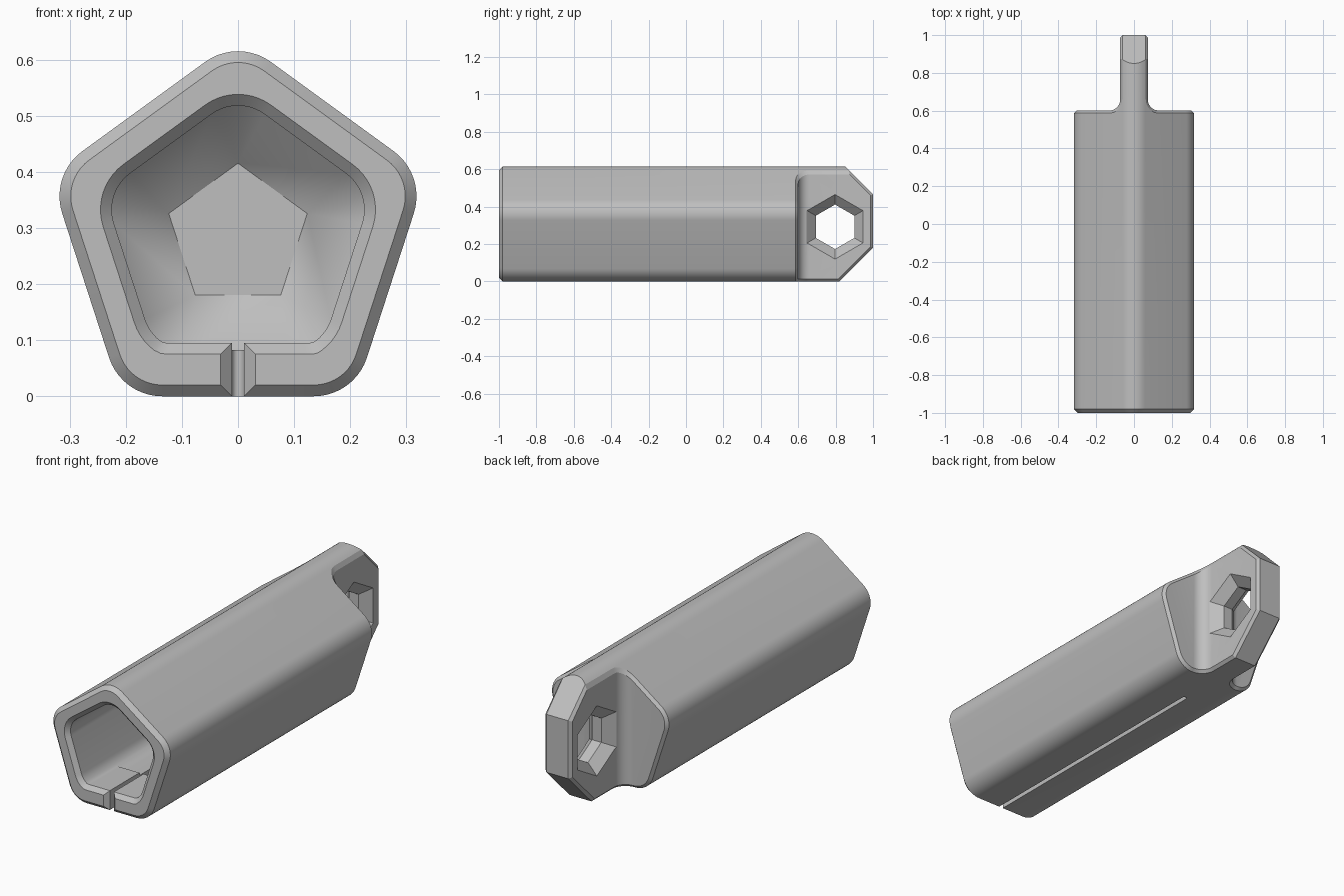
import bpy, bmesh, math
from mathutils import Vector

if "Cube" in bpy.data.objects:
    bpy.data.objects.remove(bpy.data.objects["Cube"])

CZ = 0.2855          # height of the tube axis
HEX = (0.797, 0.292)  # y, z of the hexagonal hole


def pentagon(core, r, floor=-1.0, seg=10):
    """Rounded pentagon as x, z points: core apothem plus corner radius."""
    pts = []
    for k in range(5):
        mid = math.radians(90 + 72 * k)
        cx, cz = [core / math.cos(math.pi / 5) * f(mid) for f in (math.cos, math.sin)]
        for i in range(seg + 1):
            t = mid + math.radians(-36 + 72 * i / seg)
            pts.append((cx + r * math.cos(t), max(floor, CZ + cz + r * math.sin(t))))
    return pts


def hexagon(radius):
    return [(HEX[0] + radius * math.cos(math.radians(30 + 60 * i)),
             HEX[1] + radius * math.sin(math.radians(30 + 60 * i))) for i in range(6)]


def loft(name, rings):
    """Closed solid through matching rings of points."""
    bm = bmesh.new()
    loops = [[bm.verts.new(p) for p in ring] for ring in rings]
    n = len(loops[0])
    for a, b in zip(loops, loops[1:]):
        for i in range(n):
            j = (i + 1) % n
            bm.faces.new((a[i], a[j], b[j], b[i]))
    bm.faces.new(loops[0])
    bm.faces.new(loops[-1])
    bmesh.ops.remove_doubles(bm, verts=bm.verts[:], dist=1e-5)
    bmesh.ops.dissolve_degenerate(bm, edges=bm.edges[:], dist=1e-6)
    bmesh.ops.recalc_face_normals(bm, faces=bm.faces[:])
    mesh = bpy.data.meshes.new(name)
    bm.to_mesh(mesh)
    bm.free()
    ob = bpy.data.objects.new(name, mesh)
    bpy.context.collection.objects.link(ob)
    return ob


def along_y(pts, y):
    return [(x, y, z) for x, z in pts]


def boolean(target, cutter, operation):
    mod = target.modifiers.new("cut", 'BOOLEAN')
    mod.operation, mod.object, mod.solver = operation, cutter, 'EXACT'
    bpy.context.view_layer.objects.active = target
    bpy.ops.object.modifier_apply(modifier=mod.name)
    bpy.data.objects.remove(cutter)


# Pentagonal bar, with the far end clipped above and below
outer = pentagon(0.186, 0.0995)
body = loft("tube_body", [along_y(outer, -1), along_y(outer, 1)])
bm = bmesh.new()
bm.from_mesh(body.data)
for point, normal in (((0, 1, 0.465), (0, 1, 1)), ((0, 1, 0.18), (0, 1, -1))):
    cut = bmesh.ops.bisect_plane(bm, geom=bm.verts[:] + bm.edges[:] + bm.faces[:], dist=1e-6,
                                 plane_co=point, plane_no=Vector(normal).normalized(),
                                 clear_outer=True)
    bmesh.ops.holes_fill(bm, edges=[e for e in bm.edges if e.is_boundary], sides=0)
bmesh.ops.recalc_face_normals(bm, faces=bm.faces[:])
bm.to_mesh(body.data)
bm.free()

# Plan outline: wide body, filleted into the narrow hanging tab
TAB, FIL = 0.073, 0.06
half = [(0.5, -1.2), (0.5, 0.6)]
for i in range(9):
    t = math.radians(270 - 90 * i / 8)
    half.append((TAB + FIL + FIL * math.cos(t), 0.6 + FIL + FIL * math.sin(t)))
half.append((TAB, 1.2))
plan = half + [(-x, y) for x, y in reversed(half)]
boolean(body, loft("plan", [[(x, y, z) for x, y in plan] for z in (-0.2, 0.9)]), 'INTERSECT')

# Chamfer the front rim, then the rim of the back face and tab
bm = bmesh.new()
bm.from_mesh(body.data)
bmesh.ops.remove_doubles(bm, verts=bm.verts[:], dist=1e-5)
bmesh.ops.dissolve_limit(bm, angle_limit=0.01, verts=bm.verts[:], edges=bm.edges[:])


def sharp(e):
    return (len(e.link_faces) == 2 and e.calc_face_angle(0) > math.radians(50)
            and any(abs(f.normal.z) < 0.01 for f in e.link_faces))


for front, width in ((True, 0.02), (False, 0.0135)):
    edges = [e for e in bm.edges if sharp(e)
             and (all(v.co.y < -0.99 for v in e.verts) if front
                  else all(v.co.y > 0.5 for v in e.verts))]
    bmesh.ops.bevel(bm, geom=edges, offset=width, offset_type='OFFSET', segments=1,
                    profile=0.5, affect='EDGES', clamp_overlap=False)
bm.to_mesh(body.data)
bm.free()

# Hollow: flared mouth, raised floor near the front, tapered end
CORE = 0.1234
inner = pentagon(CORE, 0.08)
cavity = loft("cavity", [
    along_y(pentagon(CORE, 0.12, 0.055), -1.02),
    along_y(pentagon(CORE, 0.08, 0.095), -0.98),
    along_y(pentagon(CORE, 0.08, 0.095), -0.75),
    along_y(inner, -0.75),
    along_y(inner, 0.4),
    along_y(pentagon(0.105, 0), 0.5)])
boolean(body, cavity, 'DIFFERENCE')

# Slot in the underside, flared at the mouth and rounded at its end
W = 0.011
slot = [(W + 0.04, -1.02), (W, -0.98)]
slot += [(W * math.cos(math.pi * i / 8), 0.37 + W * math.sin(math.pi * i / 8)) for i in range(9)]
slot += [(-W, -0.98), (-W - 0.04, -1.02)]
boolean(body, loft("slot", [[(x, y, z) for x, y in slot] for z in (-0.1, 0.13)]), 'DIFFERENCE')

# Hexagonal hole countersunk from both sides
hole = [(-TAB - 0.02, 0.195), (-0.025, 0.119), (0.025, 0.119), (TAB + 0.02, 0.195)]
boolean(body, loft("hole", [[(x, y, z) for y, z in hexagon(r)] for x, r in hole]), 'DIFFERENCE')

# Colour and shading
grey = bpy.data.materials.new("grey")
grey.diffuse_color = (0.52, 0.52, 0.52, 1)
grey.use_nodes = True
grey.node_tree.nodes["Principled BSDF"].inputs["Base Color"].default_value = grey.diffuse_color
body.data.materials.clear()
body.data.materials.append(grey)
bpy.ops.object.select_all(action='DESELECT')
body.select_set(True)
bpy.context.view_layer.objects.active = body
bpy.ops.object.shade_smooth_by_angle(angle=math.radians(25))
